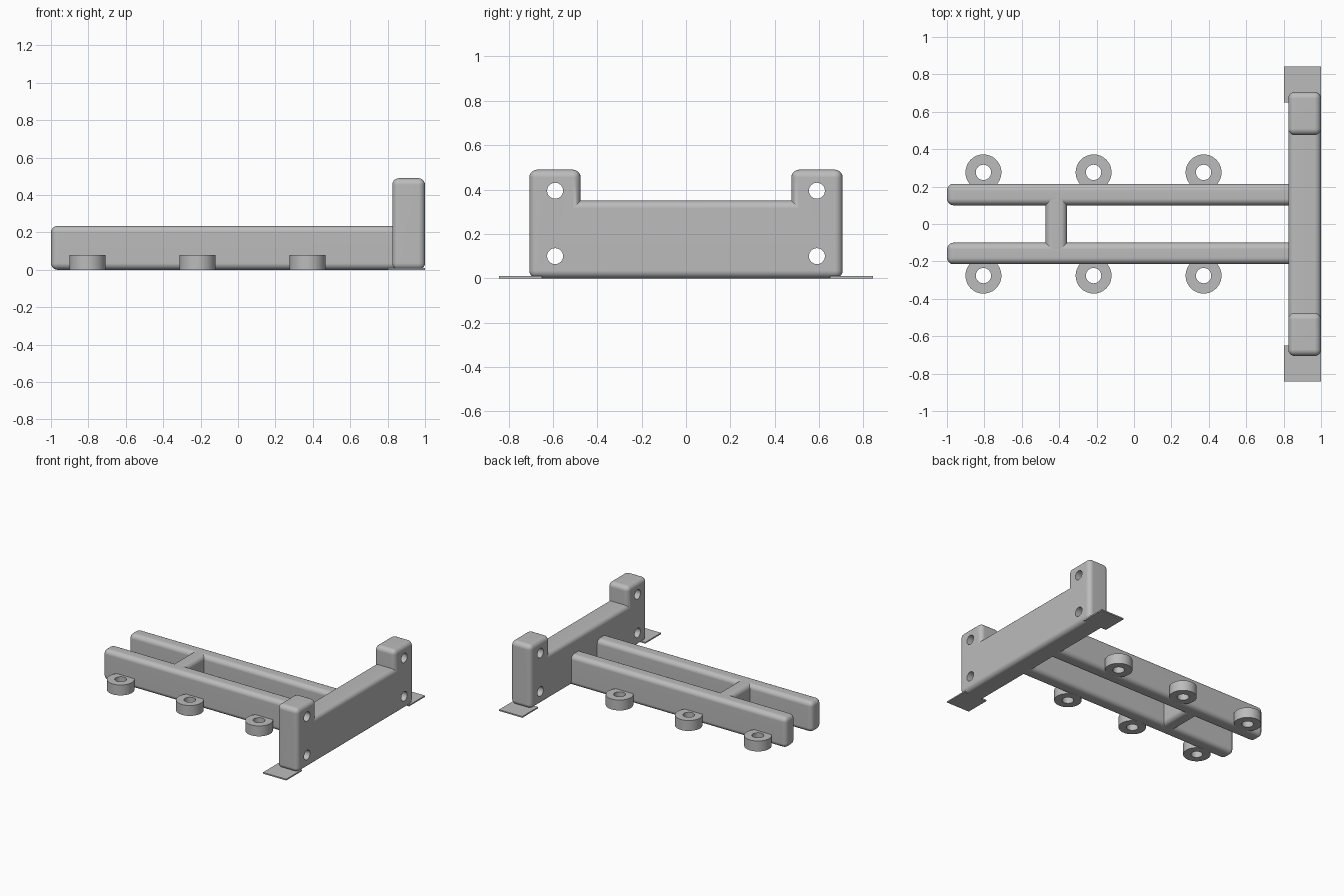
import bpy
import bmesh
import math
from mathutils import Matrix, Vector

if "Cube" in bpy.data.objects:
    bpy.data.objects.remove(bpy.data.objects["Cube"], do_unlink=True)

GREY = (0.5, 0.5, 0.5, 1.0)
mat = bpy.data.materials.new("plain grey")
mat.use_nodes = True
mat.diffuse_color = GREY
mat.node_tree.nodes["Principled BSDF"].inputs["Base Color"].default_value = GREY
FILLET = 0.035


def finish(name, bm):
    """Turn a bmesh into a named grey object."""
    bmesh.ops.recalc_face_normals(bm, faces=bm.faces)
    mesh = bpy.data.meshes.new(name)
    bm.to_mesh(mesh)
    bm.free()
    mesh.materials.append(mat)
    obj = bpy.data.objects.new(name, mesh)
    bpy.context.collection.objects.link(obj)
    return obj


def smooth(obj):
    bpy.ops.object.select_all(action="DESELECT")
    obj.select_set(True)
    bpy.context.view_layer.objects.active = obj
    bpy.ops.object.shade_smooth_by_angle(angle=math.radians(35))
    obj.modifiers.new("even shading", "WEIGHTED_NORMAL").keep_sharp = True


def prism(bm, points, depth):
    """Extrude a flat outline along a vector."""
    face = bm.faces.new([bm.verts.new(p) for p in points])
    new = bmesh.ops.extrude_face_region(bm, geom=[face])["geom"]
    bmesh.ops.translate(bm, vec=depth,
                        verts=[g for g in new if isinstance(g, bmesh.types.BMVert)])
    bmesh.ops.recalc_face_normals(bm, faces=bm.faces)


def round_edges(bm):
    """Fillet the outward edges only, leaving inner corners mitred."""
    edges = [e for e in bm.edges if e.is_convex]
    bmesh.ops.bevel(bm, geom=edges, offset=FILLET, segments=5, profile=0.5,
                    affect="EDGES", clamp_overlap=True)


def box(name, x, y, z, rounded=True):
    bm = bmesh.new()
    outline = [(x[0], y[0], z[0]), (x[1], y[0], z[0]), (x[1], y[1], z[0]), (x[0], y[1], z[0])]
    prism(bm, outline, Vector((0, 0, z[1] - z[0])))
    if rounded:
        round_edges(bm)
    obj = finish(name, bm)
    if rounded:
        smooth(obj)
    return obj


def ring(name, centre, outer, inner, height, sides=48):
    """Upright washer with a square section."""
    bm = bmesh.new()
    section = [(inner, 0), (outer, 0), (outer, height), (inner, height)]
    loops = []
    for i in range(sides):
        a = math.tau * i / sides
        loops.append([bm.verts.new((centre[0] + r * math.cos(a), centre[1] + r * math.sin(a), h))
                      for r, h in section])
    for i, here in enumerate(loops):
        after = loops[(i + 1) % sides]
        for k in range(4):
            n = (k + 1) % 4
            bm.faces.new((here[k], after[k], after[n], here[n]))
    smooth(finish(name, bm))


# End plate with a raised post at each side
bm = bmesh.new()
half = [(0.706, 0), (0.706, 0.49), (0.475, 0.49), (0.475, 0.35)]
outline = half + [(-y, z) for y, z in reversed(half)]
prism(bm, [(0.825, y, z) for y, z in outline], Vector((0.175, 0, 0)))
round_edges(bm)
end_plate = finish("end_plate", bm)

# Four bolt holes through the plate
bm = bmesh.new()
for y in (-0.59, 0.59):
    for z in (0.10, 0.395):
        place = Matrix.Translation((0.91, y, z)) @ Matrix.Rotation(math.pi / 2, 4, "Y")
        bmesh.ops.create_cone(bm, cap_ends=True, segments=32, radius1=0.036,
                              radius2=0.036, depth=0.4, matrix=place)
cutter = finish("bolt_hole_cutter", bm)
cutter.hide_render = True
cut = end_plate.modifiers.new("bolt holes", "BOOLEAN")
cut.operation = "DIFFERENCE"
cut.solver = "EXACT"
cut.object = cutter
bpy.context.view_layer.objects.active = end_plate
bpy.ops.object.modifier_apply(modifier=cut.name)
bpy.data.objects.remove(cutter, do_unlink=True)
smooth(end_plate)

# Rails, mounting rings and thin foot tabs, mirrored left and right
for side, s in (("front", -1), ("back", 1)):
    box(f"{side}_rail", (-1, 0.9), sorted((s * 0.10, s * 0.215)), (0, 0.235))
    box(f"{side}_foot_tab", (0.802, 1.0), sorted((s * 0.65, s * 0.842)), (0, 0.01), rounded=False)
    for i, x in enumerate((-0.805, -0.216, 0.372)):
        ring(f"{side}_mounting_ring_{i + 1}", (x, s * 0.276), 0.096, 0.041, 0.08)

# Brace between the rails
box("cross_brace", (-0.473, -0.358), (-0.16, 0.16), (0, 0.235))
